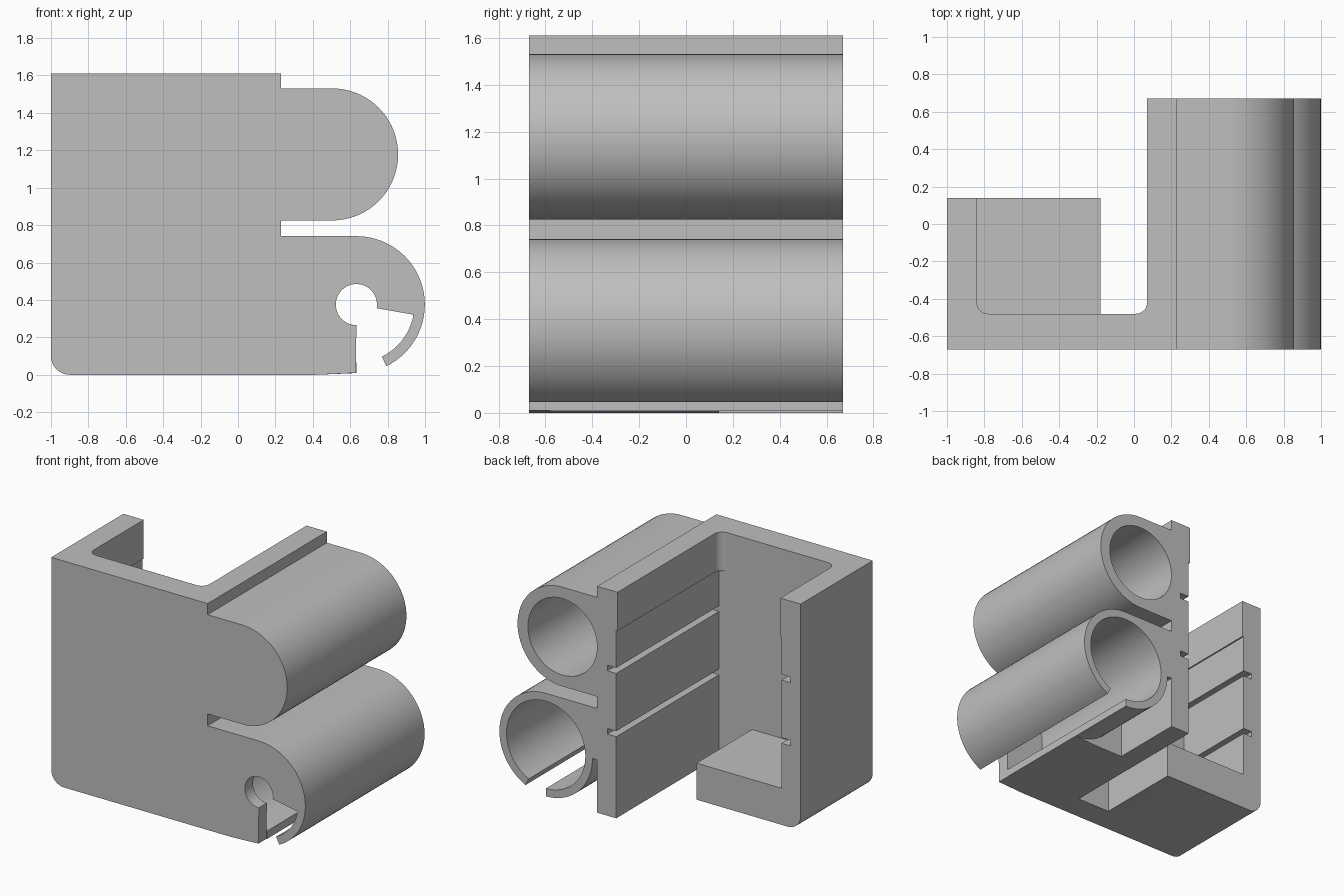
import bpy, bmesh, math

cube = bpy.data.objects.get("Cube")
if cube:
    bpy.data.objects.remove(cube, do_unlink=True)

grey = bpy.data.materials.new("plain_grey")
grey.use_nodes = True
grey.diffuse_color = (0.52, 0.52, 0.52, 1)
grey.node_tree.nodes["Principled BSDF"].inputs["Base Color"].default_value = grey.diffuse_color

# Main dimensions
FRONT, CAP, BACK, SHORT_BACK = -0.67, -0.58, 0.67, 0.14
LEFT, WALL, TOP = -1.0, 0.23, 1.61
LOW, LOW_R, LOW_BORE = (0.633, 0.375), 0.366, 0.31
UP, UP_R, UP_BORE = (0.503, 1.178), 0.353, 0.272


def arc(centre, r, a0, a1, step=5):
    n = max(2, round(abs(a1 - a0) / step))
    angles = [math.radians(a0 + (a1 - a0) * i / n) for i in range(n + 1)]
    return [(centre[0] + r * math.cos(a), centre[1] + r * math.sin(a)) for a in angles]


def prism(name, outline, lo, hi, axis="y"):
    """Extrude an outline (xz along y, or xy along z)."""
    bm = bmesh.new()
    place = (lambda p: (p[0], lo, p[1])) if axis == "y" else (lambda p: (p[0], p[1], lo))
    face = bm.faces.new([bm.verts.new(place(p)) for p in outline])
    new = bmesh.ops.extrude_face_region(bm, geom=[face])["geom"]
    move = (0, hi - lo, 0) if axis == "y" else (0, 0, hi - lo)
    bmesh.ops.translate(bm, vec=move, verts=[v for v in new if isinstance(v, bmesh.types.BMVert)])
    bmesh.ops.recalc_face_normals(bm, faces=bm.faces)
    mesh = bpy.data.meshes.new(name)
    bm.to_mesh(mesh)
    bm.free()
    mesh.materials.append(grey)
    obj = bpy.data.objects.new(name, mesh)
    bpy.context.collection.objects.link(obj)
    return obj


def box_outline(x0, x1, y0, y1):
    return [(x0, y0), (x1, y0), (x1, y1), (x0, y1)]


def cut(target, cutter):
    """Apply a boolean cut and drop the cutter."""
    cutter.hide_render = True
    mod = target.modifiers.new("cut", "BOOLEAN")
    mod.operation, mod.solver, mod.object = "DIFFERENCE", "EXACT", cutter
    bpy.context.view_layer.objects.active = target
    bpy.ops.object.modifier_apply(modifier=mod.name)
    bpy.data.objects.remove(cutter, do_unlink=True)


def smooth(obj):
    bpy.ops.object.select_all(action="DESELECT")
    obj.select_set(True)
    bpy.context.view_layer.objects.active = obj
    bpy.ops.object.shade_smooth_by_angle(angle=math.radians(25))


corner = arc((LEFT + 0.1, 0.1), 0.1, 180, 270, 10)

# Front plate with the keyhole slot
front_plate = prism("front_plate",
    corner + [(0.42, 0), (0.63, 0.01)]
    + arc(LOW, 0.11, 270, -10)
    + arc(LOW, LOW_BORE, -10, -64)
    + arc(LOW, LOW_R, -64, 90)
    + [(WALL, 0.741), (WALL, 0.825)]
    + arc(UP, UP_R, -90, 90)
    + [(WALL, 1.531), (WALL, TOP), (LEFT, TOP)], FRONT, CAP)

# Channel body: both walls, floor and the inner side of the plate
channel = prism("channel", corner + [(WALL, 0), (WALL, TOP), (LEFT, TOP)], CAP, BACK)
fillet = 0.06
mouth = (arc((-0.84 + fillet, -0.48 + fillet), fillet, 180, 270, 10)
         + arc((0.07 - fillet, -0.48 + fillet), fillet, 270, 360, 10)
         + [(0.07, 1), (-0.84, 1)])
cut(channel, prism("mouth_cutter", mouth, 1.33, 2, "z"))
cut(channel, prism("cavity_cutter", box_outline(-0.85, 0.08, -0.485, 1), 0.26, 1.335, "z"))
cut(channel, prism("opening_cutter", box_outline(-0.18, 0.08, -0.485, 1), -1, 0.5, "z"))
cut(channel, prism("short_side_cutter", box_outline(-2, 0, SHORT_BACK, 1), -1, 2, "z"))

# Pairs of grooves along both walls
for z in (0.58, 1.03):
    for x0, x1 in ((-0.92, -0.8), (0.03, 0.15)):
        cut(channel, prism("groove_cutter", box_outline(x0, x1, -0.485, 1), z, z + 0.04, "z"))

# Upper tube, open at the back
upper_tube = prism("upper_tube",
    [(WALL, 0.825)] + arc(UP, UP_R, -90, 90) + [(WALL, 1.531)], CAP, BACK)
cut(upper_tube, prism("bore_cutter", arc(UP, UP_BORE, 0, 355), CAP - 0.05, BACK + 0.1))

# Lower tube with a slit along its underside, and its web to the wall
lower_tube = prism("lower_tube",
    [(WALL, 0.741)] + arc(LOW, LOW_R, 90, -64)
    + arc(LOW, LOW_BORE, -64, 270)
    + arc(LOW, LOW_R, 270, 180) + [(WALL, LOW[1])], CAP, BACK)

# Filler block under the lower tube
lower_block = prism("lower_block",
    [(WALL, 0), (0.42, 0)] + arc(LOW, LOW_R, 270, 180) + [(WALL, LOW[1])], CAP, SHORT_BACK)

for part in (front_plate, channel, upper_tube, lower_tube, lower_block):
    smooth(part)
